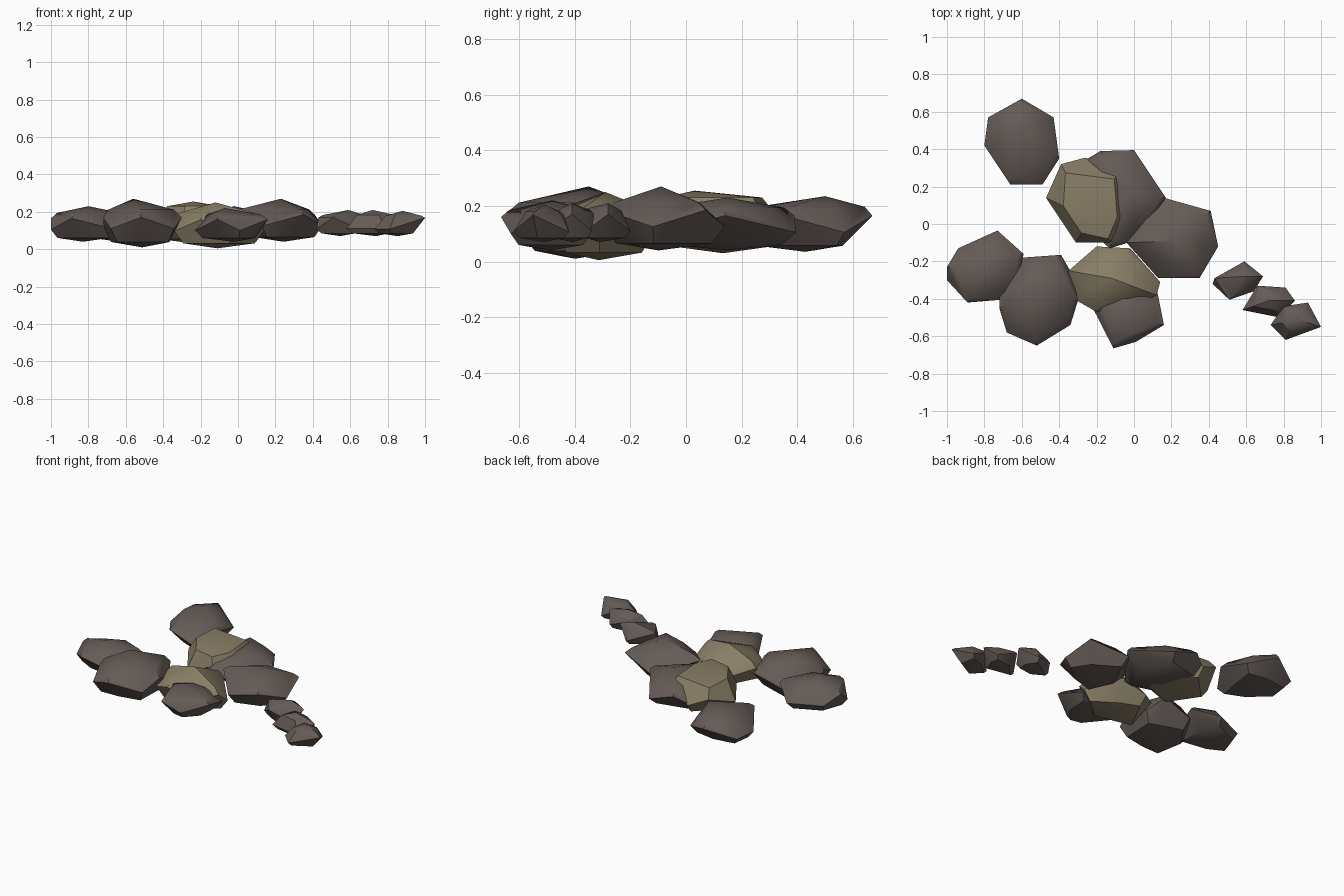
import bpy
import bmesh
from math import radians
from mathutils import Vector

default_cube = bpy.data.objects.get("Cube")
if default_cube:
    bpy.data.objects.remove(default_cube, do_unlink=True)


def make_material(name, colour):
    material = bpy.data.materials.new(name)
    material.use_nodes = True
    material.diffuse_color = colour
    shader = material.node_tree.nodes["Principled BSDF"]
    shader.inputs["Base Color"].default_value = colour
    shader.inputs["Roughness"].default_value = 0.9
    return material


grey_stone = make_material("grey brown stone", (0.13, 0.105, 0.095, 1))
tan_stone = make_material("tan stone", (0.25, 0.21, 0.135, 1))


def make_rock(name, outline, low, high, peak, material=grey_stone,
              tilt=0.03, shoulder=0.62):
    """Faceted stone: a wavy rim, blunt rings above and below, and a peak."""
    bm = bmesh.new()
    peak = Vector(peak)
    middle = sum((Vector(p) for p in outline), Vector((0, 0))) / len(outline)
    centre_z = (low + high) / 2
    half = (high - low) / 2

    bm.verts.new((*peak, high))
    bm.verts.new((*middle, low))
    for index, point in enumerate(outline):
        rim = Vector(point)
        # Raised corners are blunt on top, lowered corners blunt underneath
        side = 1 if index % 2 else -1
        bm.verts.new((*rim, centre_z + side * tilt))
        bm.verts.new((*peak.lerp(rim, 0.72 + side * 0.12), centre_z + half * shoulder))
        bm.verts.new((*middle.lerp(rim, 0.68 - side * 0.12), centre_z - half * 0.78))

    hull = bmesh.ops.convex_hull(bm, input=bm.verts[:])
    unused = set(hull["geom_interior"]) | set(hull["geom_unused"])
    bmesh.ops.delete(bm, geom=[v for v in unused if isinstance(v, bmesh.types.BMVert)],
                     context="VERTS")
    bmesh.ops.recalc_face_normals(bm, faces=bm.faces[:])

    mesh = bpy.data.meshes.new(name)
    bm.to_mesh(mesh)
    bm.free()
    mesh.materials.append(material)
    rock = bpy.data.objects.new(name, mesh)
    bpy.context.collection.objects.link(rock)
    bpy.ops.object.select_all(action="DESELECT")
    rock.select_set(True)
    bpy.context.view_layer.objects.active = rock
    bpy.ops.object.shade_smooth_by_angle(angle=radians(35))
    return rock


# Separate stone at the back
make_rock("back_rock",
          [(-.78, .57), (-.6, .67), (-.43, .57), (-.4, .35), (-.49, .21),
           (-.66, .21), (-.8, .42)],
          low=.035, high=.235, peak=(-.6, .5))

# Central cluster
make_rock("upper_tan_rock",
          [(-.47, .14), (-.39, .32), (-.26, .355), (-.08, .28),
           (.01, .04), (-.12, -.1), (-.31, -.1)],
          low=.03, high=.255, peak=(-.24, .03), material=tan_stone, shoulder=.78)
make_rock("centre_rock",
          [(-.28, .33), (-.18, .39), (0, .395), (.17, .14), (0, -.09),
           (-.13, -.13), (-.28, 0)],
          low=.04, high=.23, peak=(-.02, .15))
make_rock("left_rock",
          [(.16, .14), (.41, .07), (.45, -.12), (.35, -.29),
           (.13, -.29), (-.04, -.1)],
          low=.04, high=.27, peak=(.23, -.09), shoulder=.5)
make_rock("lower_tan_rock",
          [(-.2, -.12), (-.02, -.13), (.14, -.31), (.12, -.38),
           (-.03, -.46), (-.2, -.47), (-.34, -.39), (-.35, -.25)],
          low=.005, high=.25, peak=(-.12, -.29), material=tan_stone, shoulder=.55)
make_rock("front_rock",
          [(-.23, -.43), (-.11, -.665), (.01, -.63), (.16, -.54),
           (.12, -.34), (-.05, -.33)],
          low=.04, high=.22, peak=(-.07, -.48))

# Pair of stones on the model's right
make_rock("right_front_rock",
          [(-.6, -.18), (-.39, -.165), (-.33, -.27), (-.3, -.41), (-.34, -.54),
           (-.52, -.65), (-.68, -.58), (-.72, -.45), (-.72, -.35)],
          low=.01, high=.27, peak=(-.56, -.35), shoulder=.55)
make_rock("far_right_rock",
          [(-.73, -.035), (-.59, -.16), (-.65, -.4), (-.89, -.42),
           (-1, -.3), (-1, -.23), (-.94, -.13)],
          low=.04, high=.23, peak=(-.8, -.25))

# Trail of small stones on the model's left
make_rock("inner_pebble",
          [(.42, -.32), (.43, -.29), (.59, -.2), (.69, -.28), (.64, -.36), (.51, -.405)],
          low=.07, high=.21, peak=(.59, -.28))
make_rock("middle_pebble",
          [(.58, -.46), (.66, -.33), (.81, -.34), (.86, -.41), (.78, -.5)],
          low=.07, high=.21, peak=(.72, -.41))
make_rock("outer_pebble",
          [(.73, -.54), (.8, -.44), (.93, -.42), (1, -.55), (.81, -.62)],
          low=.07, high=.205, peak=(.88, -.51))
